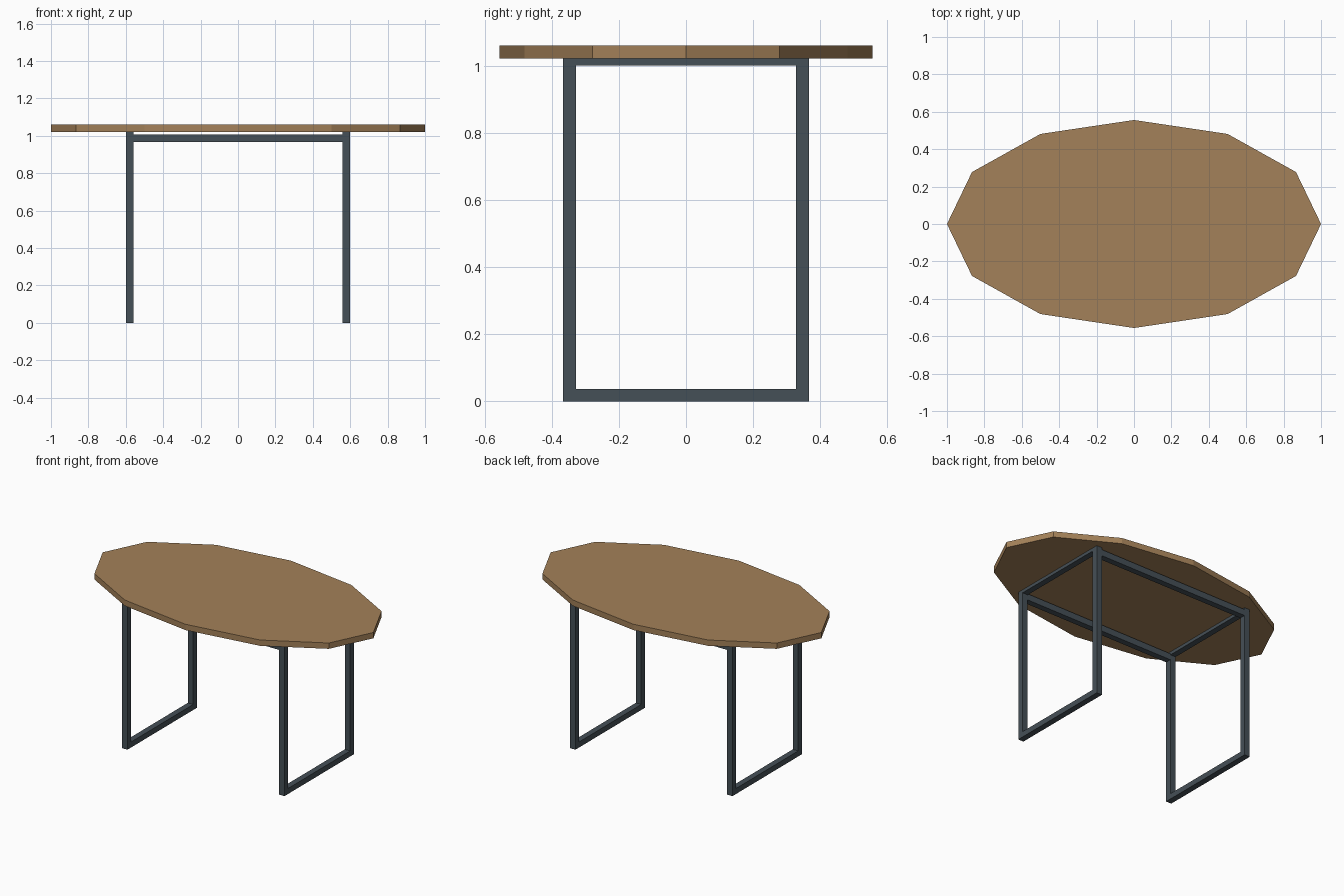
import bpy

if "Cube" in bpy.data.objects:
    bpy.data.objects.remove(bpy.data.objects["Cube"])


def material(name, color):
    m = bpy.data.materials.new(name)
    m.diffuse_color = color
    m.use_nodes = True
    m.node_tree.nodes["Principled BSDF"].inputs["Base Color"].default_value = m.diffuse_color
    return m


wood = material("wood", (0.37, 0.22, 0.10, 1))
steel = material("steel", (0.06, 0.08, 0.095, 1))


def bar(name, lo, hi):
    """Box spanning two opposite corners."""
    bpy.ops.mesh.primitive_cube_add(size=1, location=[(a + b) / 2 for a, b in zip(lo, hi)])
    o = bpy.context.object
    o.name = name
    o.scale = [b - a for a, b in zip(lo, hi)]
    bpy.ops.object.transform_apply(location=False, rotation=False, scale=True)
    o.data.materials.append(steel)
    return o


# Twelve-sided oval top
bpy.ops.mesh.primitive_cylinder_add(vertices=12, radius=1, depth=0.039, location=(0, 0, 1.0405),
                                    rotation=(0, 0, 0))
top = bpy.context.object
top.name = "table_top"
top.scale = (1, 0.556, 1)
bpy.ops.object.transform_apply(location=False, rotation=False, scale=True)
top.data.materials.append(wood)

X, Y, H = 0.58, 0.347, 0.02   # leg centres and half bar width

for sx, side in ((-1, "left"), (1, "right")):
    x0, x1 = sx * X - H, sx * X + H
    # Legs
    for sy, end in ((-1, "front"), (1, "back")):
        bar(f"{end}_{side}_leg", (x0, sy * Y - H, 0), (x1, sy * Y + H, 1.021))
    # Floor rail and upper rail of each end frame
    bar(f"{side}_floor_rail", (x0, -Y - H, 0), (x1, Y + H, 0.037))
    bar(f"{side}_upper_rail", (x0, -Y - H, 1.0), (x1, Y + H, 1.037))

# Long rails joining the end frames
for sy, end in ((-1, "front"), (1, "back")):
    bar(f"{end}_long_rail", (-X + H, sy * Y - H, 0.966), (X - H, sy * Y + H, 1.008))
